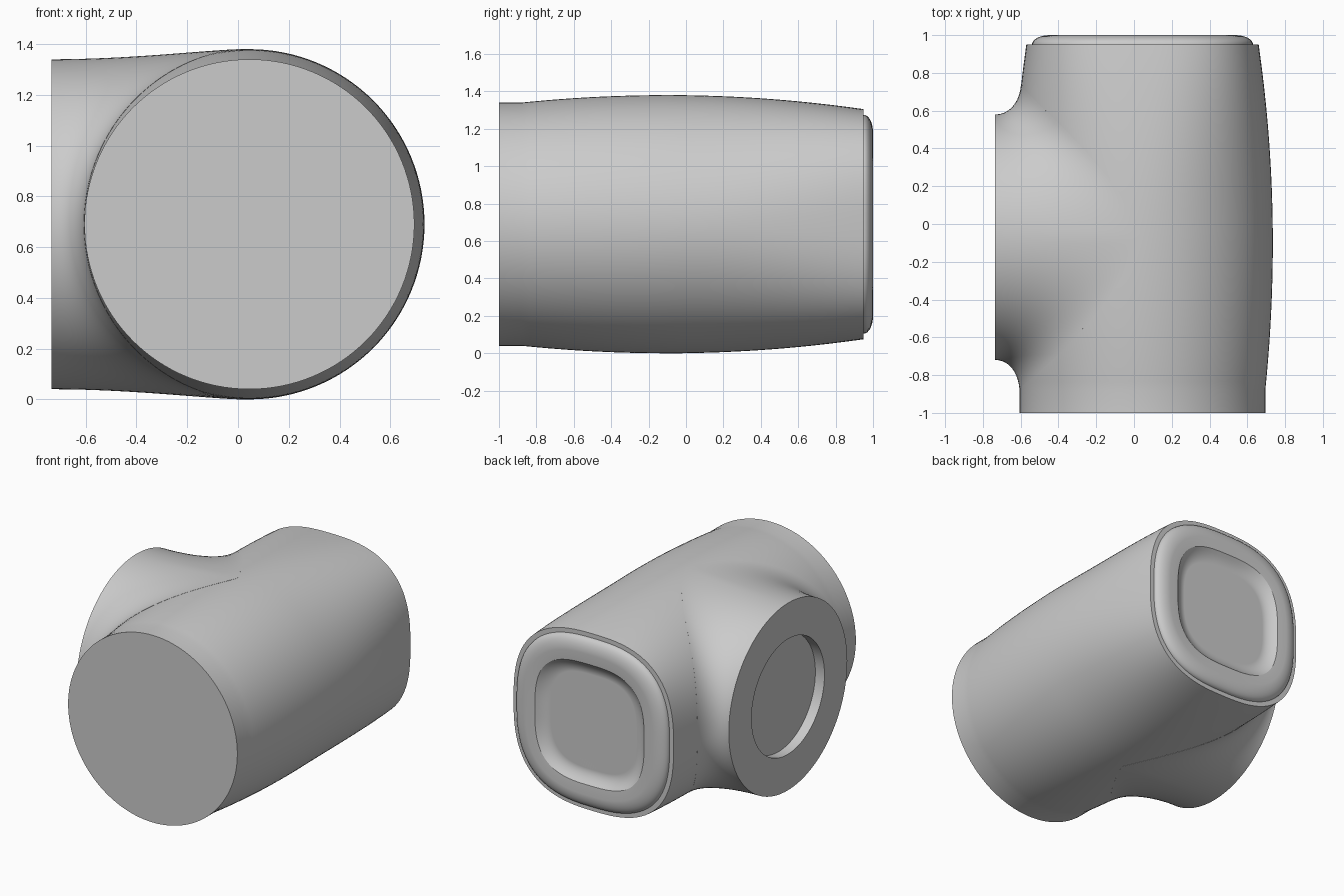
import bpy
import bmesh
from math import sin, cos, asin, pi, tau, copysign
from mathutils import Vector

CX, CZ = 0.045, 0.69      # long axis of the main barrel
BY = -0.07                # y of the side branch axis
N = 128

if "Cube" in bpy.data.objects:
    bpy.data.objects.remove(bpy.data.objects["Cube"], do_unlink=True)

grey = bpy.data.materials.new("plain_grey")
grey.use_nodes = True
COLOUR = (0.6, 0.6, 0.6, 1)
grey.diffuse_color = COLOUR
grey.node_tree.nodes["Principled BSDF"].inputs["Base Color"].default_value = COLOUR


def loft(name, rings):
    """Skin a list of closed rings and fill both ends."""
    bm = bmesh.new()
    loops = [[bm.verts.new(p) for p in ring] for ring in rings]
    for a, b in zip(loops, loops[1:]):
        for i in range(len(a)):
            j = (i + 1) % len(a)
            bm.faces.new((a[i], a[j], b[j], b[i]))
    bm.faces.new(loops[0])
    bm.faces.new(loops[-1])
    bmesh.ops.recalc_face_normals(bm, faces=bm.faces[:])
    mesh = bpy.data.meshes.new(name)
    bm.to_mesh(mesh)
    bm.free()
    mesh.materials.append(grey)
    ob = bpy.data.objects.new(name, mesh)
    bpy.context.collection.objects.link(ob)
    bpy.ops.object.select_all(action='DESELECT')
    ob.select_set(True)
    bpy.context.view_layer.objects.active = ob
    bpy.ops.object.shade_smooth_by_angle(angle=pi / 6)
    return ob


def section(y, r, n, a):
    """Point on a rounded-square section; n = 2 is a circle."""
    c, s = cos(a), sin(a)
    return Vector((CX + r * copysign(abs(c) ** (2 / n), c), y,
                   CZ + r * copysign(abs(s) ** (2 / n), s)))


def radius(y):
    t = max(y, -0.88) + 0.1
    return 0.69 - (0.04 * (t / 0.78) ** 2 if t < 0 else 0.075 * (t / 1.05) ** 2)


def power(y):
    return 2 + 0.7 * max(0, y / 0.95) ** 2


def barrel(y, a):
    return section(y, radius(y), power(y), a)


angles = [tau * i / N for i in range(N)]

# Main barrel: round at the front, rounded square at the back
stations = [-1] + [-0.88 + 1.83 * i / 40 for i in range(41)]
loft("main_barrel", [[barrel(y, a) for a in angles] for y in stations])

# Back cap: rounded rim with a dished recess
profile = [(0.585, 0.93, 2.7), (0.585, 0.95, 2.7)]
profile += [(0.49 + 0.095 * cos(t), 0.95 + 0.05 * sin(t), 2.7)
            for t in [pi / 2 * i / 8 for i in range(1, 9)]]
profile += [(0.42, 0.995, 3)]
profile += [(0.33 + 0.09 * (1 - sin(t)), 0.95 + 0.045 * (1 - sin(t)) ** 2, 3)
            for t in [pi / 2 * i / 8 for i in range(1, 9)]]
loft("end_cap", [[section(y, r, n, a) for a in angles] for r, y, n in profile])


# Side branch: round mouth that flares tangentially into the barrel
def mouth(x, r):
    return [Vector((x, BY + r * cos(a), CZ + r * sin(a))) for a in angles]


def flare(a, start, steps=24):
    s = max(-1, min(1, sin(a)))
    y, phi = BY + 0.8 * cos(a), pi - (asin(s) + pi / 2 * s) / 2
    end = barrel(y, phi)
    e = 0.002
    normal = (barrel(y + e, phi) - barrel(y - e, phi)).cross(
        barrel(y, phi + e) - barrel(y, phi - e)).normalized()
    if normal.dot(end - Vector((CX, y, CZ))) < 0:
        normal.negate()
    end += normal * 0.001
    # Where the straight branch would meet the barrel
    n = power(start.y)
    depth = max(0, radius(start.y) ** n - abs(start.z - CZ) ** n) ** (1 / n)
    corner = Vector((CX - depth, start.y, start.z))
    p1 = start.lerp(corner, 0.6)
    back = corner - end
    p2 = end + 0.6 * (back - normal * back.dot(normal))
    pts = []
    for i in range(1, steps + 1):
        t = i / steps
        u = 1 - t
        pts.append(start * u ** 3 + p1 * (3 * u * u * t)
                   + p2 * (3 * u * t * t) + end * t ** 3)
    return pts


rim = mouth(-0.735, 0.65)
columns = [flare(a, p) for a, p in zip(angles, rim)]
rings = [mouth(-0.665, 0.4), mouth(-0.735, 0.4), rim]
rings += [list(r) for r in zip(*columns)]
rings.append(mouth(0, 0.3))
loft("side_branch", rings)
